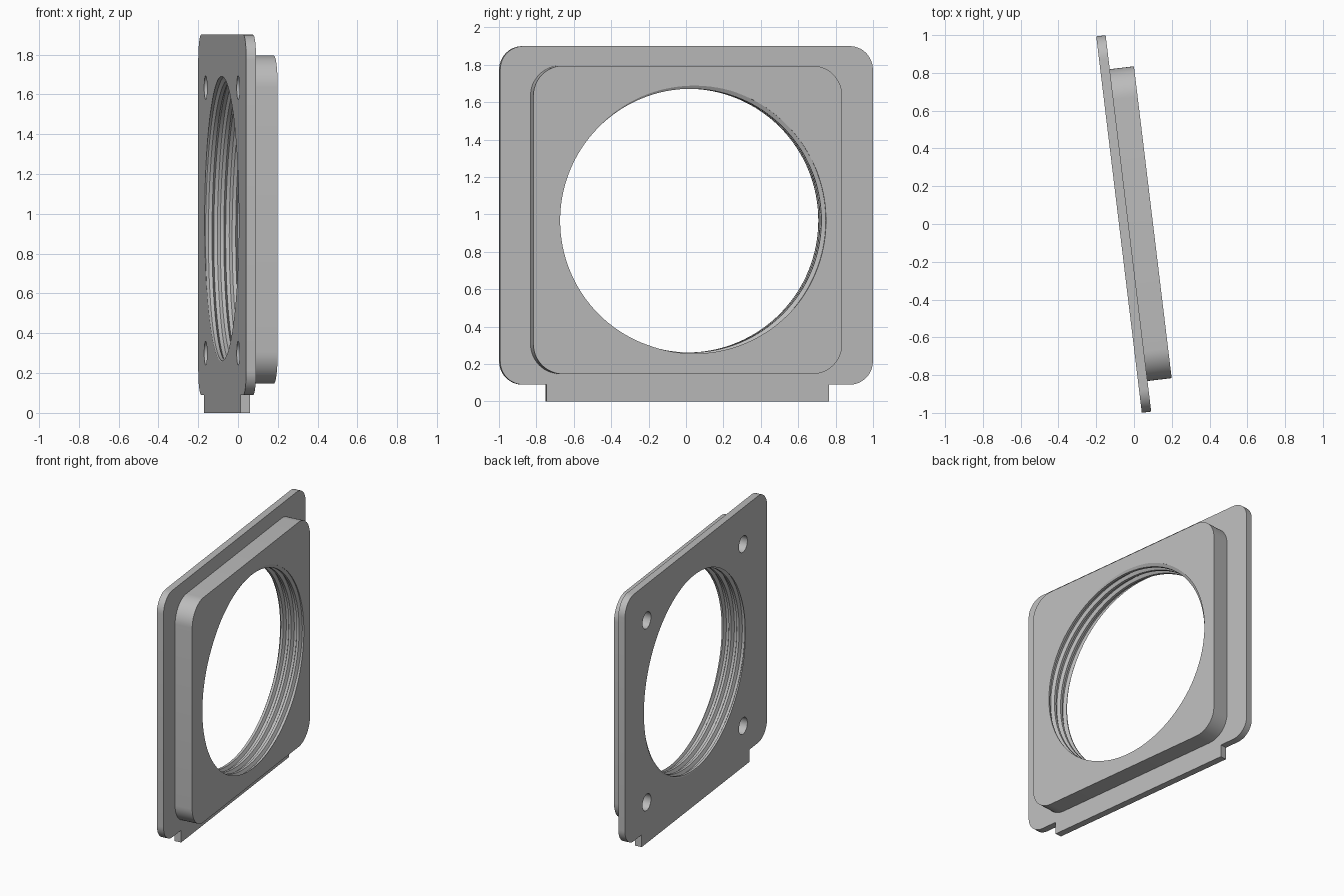
import bpy, bmesh, math
from mathutils import Matrix, Vector

cube = bpy.data.objects.get("Cube")
if cube:
    bpy.data.objects.remove(cube, do_unlink=True)

# Local frame: x runs along the plate, y is up, z is the plate's normal
TILT = math.radians(6.9)
s, c = math.sin(TILT), math.cos(TILT)
FRAME = Matrix(((-s, 0, c), (c, 0, s), (0, 1, 0))).to_4x4()
BACK, STEP, FRONT = -0.079, -0.029, 0.10
HOLE_X, HOLE_Y = 0.015, 0.967

grey = bpy.data.materials.new("light_grey")
grey.use_nodes = True
grey.diffuse_color = (0.5, 0.5, 0.5, 1)
grey.node_tree.nodes["Principled BSDF"].inputs["Base Color"].default_value = (0.5, 0.5, 0.5, 1)


def finish(bm, name):
    bmesh.ops.recalc_face_normals(bm, faces=bm.faces)
    bm.transform(FRAME)
    mesh = bpy.data.meshes.new(name)
    bm.to_mesh(mesh)
    bm.free()
    mesh.materials.append(grey)
    obj = bpy.data.objects.new(name, mesh)
    bpy.context.collection.objects.link(obj)
    return obj


def prism(outlines, z0, z1, name):
    bm = bmesh.new()
    for outline in outlines:
        face = bm.faces.new([bm.verts.new((x, y, z0)) for x, y in outline])
        new = bmesh.ops.extrude_face_region(bm, geom=[face])["geom"]
        verts = [v for v in new if isinstance(v, bmesh.types.BMVert)]
        bmesh.ops.translate(bm, verts=verts, vec=(0, 0, z1 - z0))
    return finish(bm, name)


def arc(cx, cy, r, start, end, steps):
    angles = [math.radians(start + (end - start) * i / steps) for i in range(steps + 1)]
    return [(cx + r * math.cos(a), cy + r * math.sin(a)) for a in angles]


def rounded(x0, x1, y0, y1, r, bottom=()):
    # Counter-clockwise rounded rectangle, with extra points along the bottom
    return (arc(x0 + r, y0 + r, r, 180, 270, 12) + list(bottom)
            + arc(x1 - r, y0 + r, r, 270, 360, 12)
            + arc(x1 - r, y1 - r, r, 0, 90, 12)
            + arc(x0 + r, y1 - r, r, 90, 180, 12))


def thread_cutter(minor, major, pitch, turns, base, n=128):
    # Helical surface with a trapezoid profile, closed by cones at both ends
    bm = bmesh.new()
    profile = [(0.0, minor), (0.3, minor), (0.5, major), (0.8, major)]
    rows = 4 * turns
    grid = {}
    for r in range(rows + 5):
        offset, radius = profile[r % 4]
        for i in range(n if r <= rows else 1):
            a = 2 * math.pi * i / n
            grid[r, i] = bm.verts.new((HOLE_X + radius * math.cos(a),
                                       HOLE_Y + radius * math.sin(a),
                                       base + pitch * (r // 4 + offset + i / n)))

    def at(r, i):
        return grid[(r + 4, 0) if i == n else (r, i)]

    for r in range(rows):
        for i in range(n):
            bm.faces.new((at(r, i), at(r, i + 1), at(r + 1, i + 1), at(r + 1, i)))
    bm.verts.ensure_lookup_table()
    for v in [v for v in bm.verts if not v.link_faces]:
        bm.verts.remove(v)
    tips = [bm.verts.new((HOLE_X, HOLE_Y, z)) for z in (-0.5, 0.5)]
    for e in [e for e in bm.edges if e.is_boundary]:
        a, b = e.verts
        bm.faces.new((a, b, tips[a.co.z + b.co.z > 0]))
    return finish(bm, "thread_cutter")


# Flange with a locating tab on its lower edge
tab = [(-0.748, 0.09), (-0.748, 0), (0.773, 0), (0.773, 0.09)]
plate = prism([rounded(-0.997, 1.01, 0.09, 1.9, 0.125, tab)], BACK, STEP, "mounting_plate")

# Raised block on the +x side
block = prism([rounded(-0.834, 0.829, 0.147, 1.795, 0.16)], STEP, FRONT, "raised_block")

# Threaded opening and four blind screw holes in the back
thread = thread_cutter(0.705, 0.727, 0.06, 6, -0.182)
screws = prism([arc(0.022 + sx * 0.68, HOLE_Y + sy * 0.667, 0.06, 0, 345, 23)
                for sx in (-1, 1) for sy in (-1, 1)], BACK - 0.05, 0.05, "screw_hole_cutter")

for obj in (plate, block):
    bpy.ops.object.select_all(action="DESELECT")
    obj.select_set(True)
    bpy.context.view_layer.objects.active = obj
    for cutter in (thread, screws):
        mod = obj.modifiers.new(cutter.name, "BOOLEAN")
        mod.operation = "DIFFERENCE"
        mod.solver = "EXACT"
        mod.object = cutter
        bpy.ops.object.modifier_apply(modifier=mod.name)
    bpy.ops.object.shade_smooth_by_angle(angle=math.radians(25))

for cutter in (thread, screws):
    bpy.data.objects.remove(cutter, do_unlink=True)
